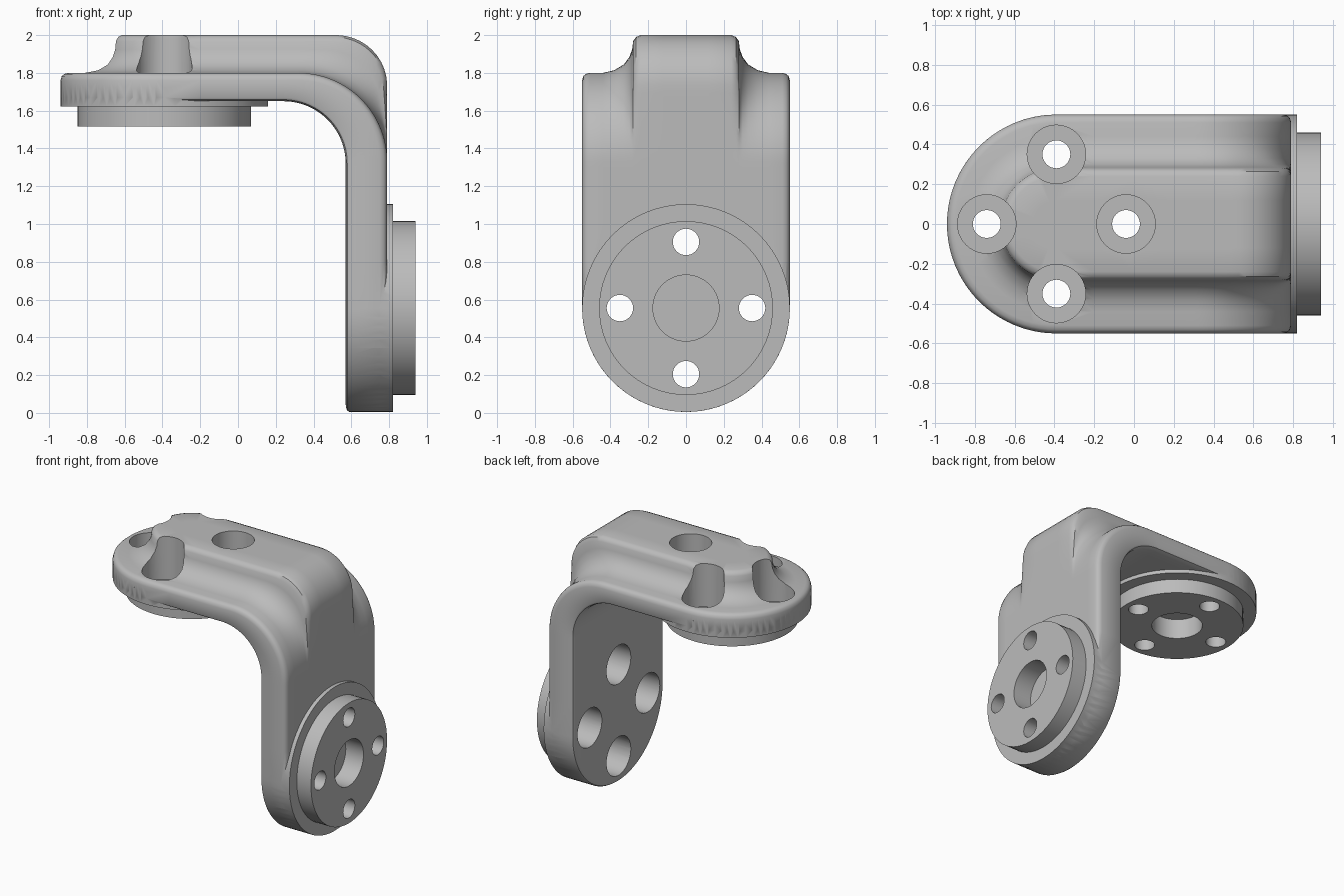
import bpy, bmesh
from math import sin, cos, pi, sqrt
from mathutils import Vector, Matrix

cube = bpy.data.objects.get("Cube")
if cube:
    bpy.data.objects.remove(cube, do_unlink=True)

grey = bpy.data.materials.new("plain grey")
grey.use_nodes = True
grey.diffuse_color = (0.5, 0.5, 0.5, 1)
grey.node_tree.nodes["Principled BSDF"].inputs["Base Color"].default_value = grey.diffuse_color

R = 0.55                 # half width of the plate and radius of its ends
ARM_X, LEG_Z = -0.39, 0.555   # centres of the two round ends
BEND = Vector((0.2, 0, 1.3))  # centre the bend fans out from

# Distance from the middle line: rib height share, edge rounding
PROFILE = [(0, 1, 0), (0.12, 1, 0), (0.24, 1, 0), (0.265, 0.95, 0), (0.28, 0.84, 0),
           (0.285, 0.62, 0), (0.3, 0.42, 0), (0.33, 0.22, 0), (0.38, 0.07, 0),
           (0.44, 0, 0), (0.51, 0, 0), (0.53, 0, 0.006), (0.543, 0, 0.017), (R, 0, 0.04)]


def new_object(name, bm):
    mesh = bpy.data.meshes.new(name)
    bm.to_mesh(mesh)
    bm.free()
    mesh.materials.append(grey)
    obj = bpy.data.objects.new(name, mesh)
    bpy.context.collection.objects.link(obj)
    return obj


def ray_hit(hx, hz, r, u, v):
    """Length of a ray inside a box corner rounded by r."""
    if u > 0 and v * hx / u <= hz - r:
        return hx / u
    if v > 0 and u * hz / v <= hx - r:
        return hz / v
    a, b = hx - r, hz - r
    m = u * a + v * b
    return m + sqrt(max(0, m * m - a * a - b * b + r * r))


def stations():
    """Yield base point, outward step, normal, and inner, rim and rib heights."""
    up, out, side = Vector((0, 0, 1)), Vector((1, 0, 0)), Vector((0, 1, 0))
    arm, leg = (1.65, 1.8, 2.0), (0.57, 0.79, 0.79)
    n = 20
    for i in range(n + 1):
        a = pi / 2 * i / n
        yield Vector((ARM_X, 0, 0)), Vector((-cos(a), sin(a), 0)), up, arm
    for x in (-0.2, 0.0):
        yield Vector((x, 0, 0)), side, up, arm
    for i in range(33):
        a = pi / 2 * (1 - i / 32)
        u, v = cos(a), sin(a)
        if i == 0:
            u = 0.0
        if i == 32:
            v = 0.0
        heights = (ray_hit(0.37, 0.35, 0.33, u, v), ray_hit(0.59, 0.5, 0.47, u, v),
                   ray_hit(0.59, 0.7, 0.27, u, v))
        yield BEND, side, Vector((u, 0, v)), heights
    for z in (1.0, 0.8):
        yield Vector((0, 0, z)), side, out, leg
    for i in range(n + 1):
        a = pi / 2 * (1 - i / n)
        yield Vector((0, 0, LEG_Z)), Vector((0, sin(a), -cos(a))), out, leg


def bent_plate():
    """Sweep the ribbed section around both round ends and the bend."""
    bm = bmesh.new()
    for sign in (1, -1):
        rows = []
        for base, step, normal, (inner, rim, rib) in stations():
            top = [base + step * d + normal * (rim + (rib - rim) * f - e) for d, f, e in PROFILE]
            low = [base + step * d + normal * (inner + 0.5 * e) for d, f, e in PROFILE]
            rows.append([bm.verts.new((p.x, p.y * sign, p.z)) for p in top + low[::-1]])
        for a, b in zip(rows, rows[1:]):
            for j in range(len(a) - 1):
                bm.faces.new((a[j], a[j + 1], b[j + 1], b[j]))
    bmesh.ops.remove_doubles(bm, verts=bm.verts, dist=1e-5)
    bmesh.ops.recalc_face_normals(bm, faces=bm.faces)
    return new_object("bent_plate", bm)


def cylinders(name, on_leg, r, lo, hi, spots=((0, 0),), sides=64):
    """Cylinders along x on the leg, or along z on the arm."""
    bm = bmesh.new()
    turn = Matrix.Rotation(pi / 2, 4, 'Y') if on_leg else Matrix()
    for p, q in spots:
        mid = (lo + hi) / 2
        centre = (mid, q, LEG_Z + p) if on_leg else (ARM_X + p, q, mid)
        bmesh.ops.create_cone(bm, cap_ends=True, segments=sides, radius1=r, radius2=r,
                              depth=hi - lo, matrix=Matrix.Translation(centre) @ turn)
    return new_object(name, bm)


def combine(body, tool, operation):
    mod = body.modifiers.new(tool.name, 'BOOLEAN')
    mod.operation = operation
    mod.solver = 'EXACT'
    mod.object = tool
    bpy.context.view_layer.objects.active = body
    bpy.ops.object.modifier_apply(modifier=mod.name)
    bpy.data.objects.remove(tool, do_unlink=True)


bracket = bent_plate()
bracket.name = "bracket"
SPOTS = [(0.35, 0), (-0.35, 0), (0, 0.35), (0, -0.35)]

# Mounting pads and bosses on the outside of the leg and under the arm
combine(bracket, cylinders("leg_pad", True, R, 0.72, 0.82), 'UNION')
combine(bracket, cylinders("leg_boss", True, 0.46, 0.75, 0.94), 'UNION')
combine(bracket, cylinders("arm_pad", False, R, 1.622, 1.72), 'UNION')
combine(bracket, cylinders("arm_boss", False, 0.46, 1.515, 1.7), 'UNION')

# Screw seats, screw holes and centre recesses
for on_leg, seat, hole, recess in ((True, (0.4, 0.77), (0.3, 1.1), (0.79, 1.1)),
                                   (False, (1.67, 2.2), (1.3, 2.2), (1.3, 1.665))):
    combine(bracket, cylinders("screw_seats", on_leg, 0.147, *seat, SPOTS, 40), 'DIFFERENCE')
    combine(bracket, cylinders("screw_holes", on_leg, 0.07, *hole, SPOTS, 32), 'DIFFERENCE')
    combine(bracket, cylinders("centre_recess", on_leg, 0.175, *recess), 'DIFFERENCE')

bpy.ops.object.select_all(action='DESELECT')
bracket.select_set(True)
bpy.context.view_layer.objects.active = bracket
bpy.ops.object.shade_smooth_by_angle(angle=0.6)
